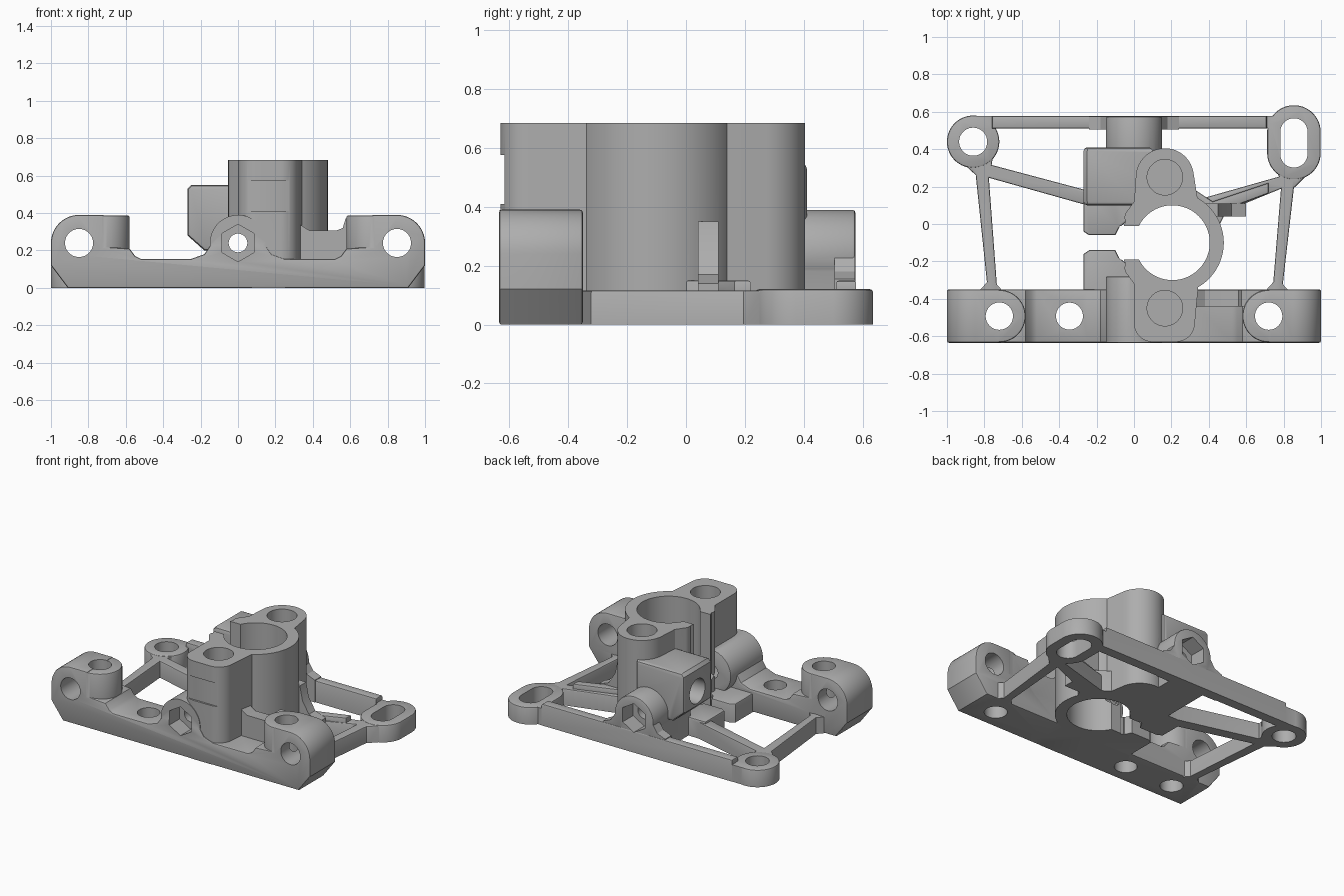
import bpy
import bmesh
import math
from mathutils import Vector
from mathutils.geometry import convex_hull_2d

cube = bpy.data.objects.get("Cube")
if cube:
    bpy.data.objects.remove(cube, do_unlink=True)

grey = bpy.data.materials.new("machined grey")
GREY = (0.42, 0.42, 0.42, 1)
grey.use_nodes = True
grey.diffuse_color = GREY
grey.node_tree.nodes["Principled BSDF"].inputs["Base Color"].default_value = GREY

AXES = {
    "x": lambda a, b, h: Vector((h, a, b)),
    "y": lambda a, b, h: Vector((a, h, b)),
    "z": lambda a, b, h: Vector((a, b, h)),
}


def hull(*circles, sides=64):
    """Convex outline wrapped around circles given as (a, b, radius)."""
    pts = []
    for a, b, r in circles:
        for i in range(sides):
            t = 2 * math.pi * (i + 0.5) / sides
            pts.append(Vector((a + r * math.cos(t), b + r * math.sin(t))))
    return [tuple(pts[i]) for i in convex_hull_2d(pts)]


def rect(a0, a1, b0, b1):
    return [(a0, b0), (a1, b0), (a1, b1), (a0, b1)]


def prism(name, outline, h0, h1, axis="z", bevel=0.0, both=False):
    """Extrude an outline along an axis, softening the end rims."""
    bm = bmesh.new()
    place = AXES[axis]
    low = [bm.verts.new(place(a, b, h0)) for a, b in outline]
    high = [bm.verts.new(place(a, b, h1)) for a, b in outline]
    caps = [bm.faces.new(high), bm.faces.new(low)]
    n = len(outline)
    for i in range(n):
        j = (i + 1) % n
        bm.faces.new((low[i], low[j], high[j], high[i]))
    bmesh.ops.recalc_face_normals(bm, faces=bm.faces)
    if bevel:
        rims = [e for f in (caps if both else caps[:1]) for e in f.edges]
        bmesh.ops.bevel(bm, geom=rims, offset=bevel, segments=2,
                        profile=0.5, affect="EDGES")
    mesh = bpy.data.meshes.new(name)
    bm.to_mesh(mesh)
    bm.free()
    mesh.materials.append(grey)
    ob = bpy.data.objects.new(name, mesh)
    bpy.context.scene.collection.objects.link(ob)
    return ob


solids, cutters = [], []


def add(*args, **kw):
    solids.append(prism(*args, **kw))


def cut(*args, **kw):
    ob = prism(*args, **kw)
    ob.hide_render = True
    cutters.append(ob)


BACK, FRONT, MID = -0.35, -0.635, -0.4925
TOP, FLOOR, EAR_TOP, BOLT_Z = 0.685, 0.155, 0.39, 0.24

# Front bar: chamfered feet, rounded outer shoulders and a central hump
shoulder = [(0.85 + 0.15 * math.cos(t), BOLT_Z + 0.15 * math.sin(t))
            for t in [i * math.pi / 24 for i in range(13)]]
inner = [(0.72, EAR_TOP), (0.72, 0.22), (0.58, 0.21), (0.55, 0.17),
         (0.52, FLOOR), (0.25, FLOOR), (0.18, 0.18), (0.14, BOLT_Z)]
right_side = [(0.91, 0), (1, 0.12)] + shoulder + inner
left_side = [(-a, b) for a, b in reversed(right_side)]
bar = prism("front_bar", right_side + left_side, FRONT, BACK, "y", 0.01, True)

# Ears of the bar, with vertical and horizontal screw holes
for s in (-1, 1):
    add("ear_post", hull((s * 0.72, MID, 0.14)), 0.02, EAR_TOP - 0.002, bevel=0.01)
    cut("ear_vertical_hole", hull((s * 0.72, MID, 0.073)), -0.1, 0.6)
    cut("ear_cross_hole", hull((s * 0.85, BOLT_Z, 0.075)), -0.8, -0.2, "y")
cut("bar_hole", hull((-0.345, MID, 0.072)), -0.1, 0.3)

# Rib between the clamp and the right ear
add("ear_rib", [(0.2, 0.05), (0.7, 0.05), (0.7, 0.37), (0.575, 0.37), (0.56, 0.32),
                (0.53, 0.308), (0.38, 0.308), (0.33, 0.34), (0.3, 0.42), (0.2, 0.42)],
    -0.44, BACK - 0.002, "y")

# Split clamp: ring, jaws and two tall lobes
add("clamp_ring", hull((0.205, -0.1, 0.275), sides=96), 0, TOP)
add("rear_lobe", hull((0.165, 0.25, 0.155), (0.13, 0.1, 0.13), (0.22, 0.06, 0.13)), 0, TOP)
add("front_lobe", hull((0.1, -0.53, 0.1), (0.225, -0.53, 0.1),
                       (0.13, -0.3, 0.13), (0.22, -0.26, 0.13)), 0, TOP)
for s in (-1, 1):
    y = lambda d: -0.1 + s * d
    add("clamp_jaw", hull((0, y(0.135), 0.05), (0.06, y(0.2), 0.06)), 0, TOP)
    add("jaw_tab", [(-0.27, y(0.27)), (-0.27, y(0.06)), (-0.24, y(0.04)),
                    (-0.1, y(0.04)), (-0.08, y(0.08)), (-0.03, y(0.12)),
                    (0.03, y(0.2)), (0.03, y(0.27))], 0, 0.13, bevel=0.01)
    cut("lobe_hole", hull((0.165, y(0.35), 0.095)), 0.3, 0.9)
cut("clamp_bore", hull((0.205, -0.1, 0.2), sides=96), -0.1, 0.9)
cut("clamp_mouth", rect(-0.077, 0.15, -0.19, -0.01), -0.1, 0.9)
cut("lobe_relief", rect(-0.05, 0.4, 0.41, 0.575), -0.7, -0.617, "y")

# Side block with its cross bore
add("side_block", [(-0.18, 0.2), (0.1, 0.2), (0.1, 0.55), (-0.25, 0.55),
                   (-0.27, 0.53), (-0.27, 0.28)], 0.1, 0.41, "y", 0.02, True)
cut("side_block_bore", hull((0.26, 0.38, 0.085)), -0.4, -0.03, "x")

# Clamp bolt bosses with hexagon pockets and a through bore
add("front_boss", hull((0, BOLT_Z, 0.15)), FRONT + 0.001, -0.28, "y", 0.008)
add("rear_boss", hull((0, BOLT_Z, 0.15)), 0.15, 0.575, "y", 0.01)
add("rear_boss_foot", [(-0.24, 0), (0.24, 0), (0.24, FLOOR), (0.18, 0.18),
                       (0.14, BOLT_Z), (-0.14, BOLT_Z), (-0.18, 0.18), (-0.24, FLOOR)],
    0.505, 0.574, "y")
add("rear_boss_neck", rect(-0.138, 0.138, 0.15, 0.55), 0, BOLT_Z)
cut("bolt_bore", hull((0, BOLT_Z, 0.05), sides=32), -0.8, 0.8, "y")
hexagon = hull((0, BOLT_Z, 0.1), sides=6)
cut("front_hex_pocket", hexagon, -0.8, -0.52, "y")
cut("rear_hex_pocket", hexagon, 0.46, 0.8, "y")

# Rear frame: round ear, slotted ear, back rail and thin struts
add("round_ear", hull((-0.86, 0.44, 0.14)), 0, 0.12, bevel=0.01)
add("slot_ear", hull((0.855, 0.38, 0.143), (0.855, 0.492, 0.143)), 0, 0.12, bevel=0.01)
cut("round_ear_hole", hull((-0.86, 0.44, 0.075)), -0.1, 0.3)
cut("slot_ear_hole", hull((0.855, 0.375, 0.073), (0.855, 0.492, 0.073)), -0.1, 0.3)
add("back_rail", rect(-0.76, 0.71, 0.51, 0.578), 0, 0.15, bevel=0.01)
add("back_rail_end", rect(-0.86, 0.8, 0.512, 0.577), 0, 0.118)
struts = {
    "left_strut": ((-0.815, 0.3, 0.035), (-0.755, -0.37, 0.025)),
    "right_strut": ((0.825, 0.24, 0.035), (0.765, -0.37, 0.025)),
    "left_tie": ((-0.8, 0.29, 0.035), (-0.05, 0.085, 0.04)),
    "right_tie": ((0.82, 0.235, 0.03), (0.4, 0.09, 0.055)),
    "left_ear_neck": ((-0.81, 0.29, 0.045), (-0.85, 0.4, 0.1)),
    "right_ear_neck": ((0.835, 0.235, 0.045), (0.855, 0.36, 0.12)),
}
for name, ends in struts.items():
    add(name, hull(*ends, sides=24), 0, 0.116, bevel=0.008)

# Flared gusset from the ring to the right tie
add("ring_gusset", [(0.3, 0.2), (0.44, -0.04), (0.485, 0.05), (0.56, 0.105),
                    (0.72, 0.165), (0.72, 0.22), (0.42, 0.12), (0.36, 0.16)],
    0, 0.15, bevel=0.008)
add("ring_gusset_rise", [(0.3, 0), (0.6, 0), (0.6, 0.14), (0.52, 0.17),
                         (0.47, 0.25), (0.45, 0.35), (0.3, 0.35)], 0.04, 0.11, "y")

# Corner webs where the struts meet the bar
for s in (-1, 1):
    add("strut_web", [(s * 0.7, -0.36), (s * 0.745, -0.31), (s * 0.785, -0.31),
                      (s * 0.83, -0.36)], 0, 0.114)

# Fuse the parts, then open the holes
bracket = bar
bracket.name = "clamp_bracket"
for part, operation in [(p, "UNION") for p in solids] + [(c, "DIFFERENCE") for c in cutters]:
    mod = bracket.modifiers.new(part.name, "BOOLEAN")
    mod.operation = operation
    mod.solver = "EXACT"
    mod.object = part
bpy.context.view_layer.update()
evaluated = bracket.evaluated_get(bpy.context.evaluated_depsgraph_get())
fused = bpy.data.meshes.new_from_object(evaluated)
bracket.modifiers.clear()
bracket.data = fused
fused.materials.clear()
fused.materials.append(grey)
for part in solids + cutters:
    bpy.data.objects.remove(part, do_unlink=True)

for ob in bpy.context.selected_objects:
    ob.select_set(False)
bracket.select_set(True)
bpy.context.view_layer.objects.active = bracket
bpy.ops.object.shade_smooth_by_angle(angle=math.radians(30))
